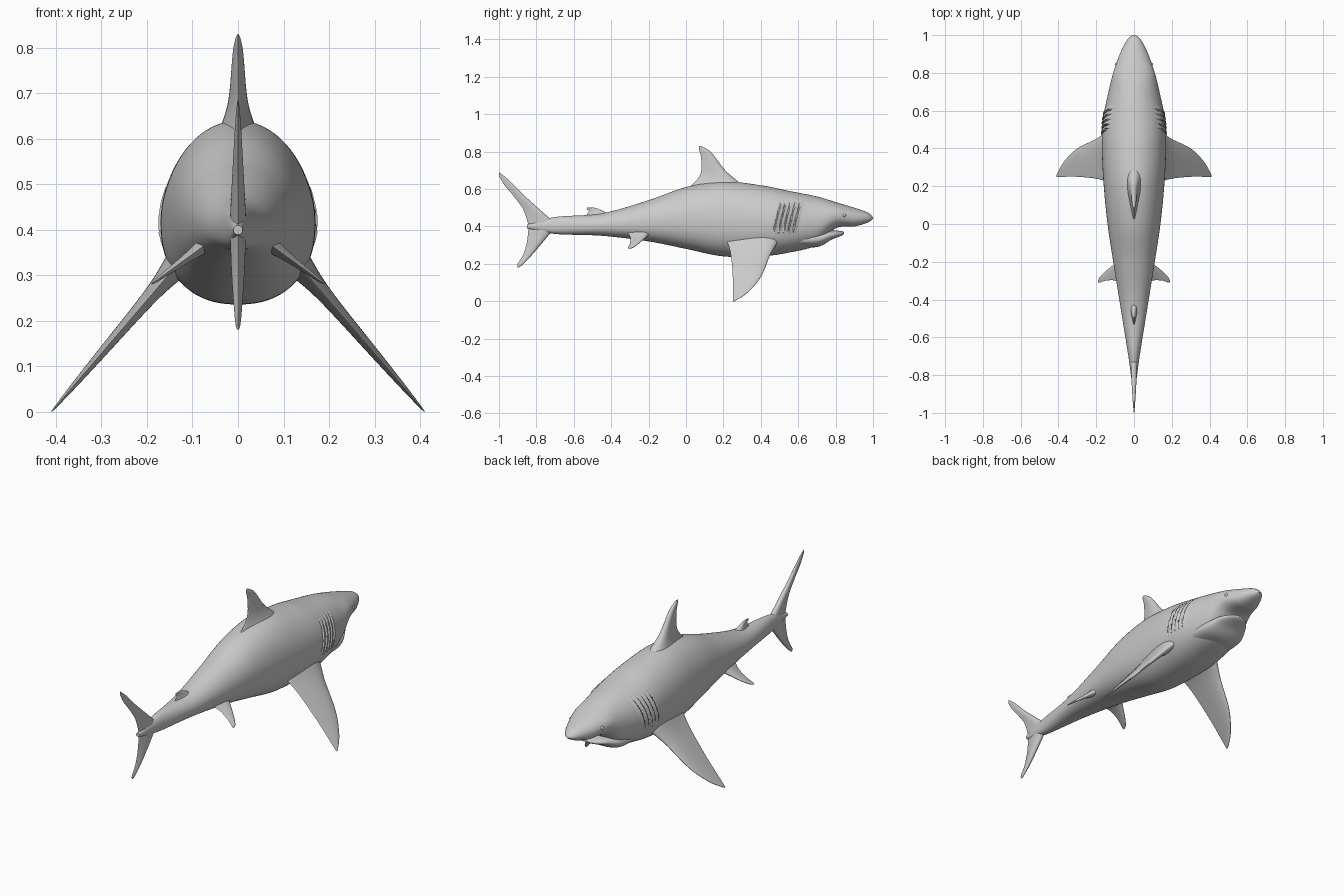
import bpy, math
from mathutils import Vector

cube = bpy.data.objects.get("Cube")
if cube:
    bpy.data.objects.remove(cube)

grey = bpy.data.materials.new("plain grey")
grey.use_nodes = True
grey.diffuse_color = (.6, .6, .6, 1)
shader = grey.node_tree.nodes["Principled BSDF"]
shader.inputs["Base Color"].default_value = grey.diffuse_color
shader.inputs["Roughness"].default_value = .6


def spline(rows, steps):
    """Smooth curve through rows of numbers, with several steps per span."""
    padded = [rows[0], *rows, rows[-1]]
    curve = []
    for before, start, end, after in zip(padded, padded[1:], padded[2:], padded[3:]):
        for step in range(steps):
            t = step / steps
            row = []
            for a, b, c, d in zip(before, start, end, after):
                leave, arrive = (c - a) / 2, (d - b) / 2
                ease = t * t * (3 - 2 * t)
                row.append(b + (c - b) * ease + leave * t * (1 - t) ** 2 - arrive * t * t * (1 - t))
            curve.append(row)
    return curve + [list(rows[-1])]


def finish(obj):
    """Give the part its material, outward faces and smooth shading."""
    obj.data.materials.append(grey)
    bpy.ops.object.select_all(action="DESELECT")
    obj.select_set(True)
    bpy.context.view_layer.objects.active = obj
    bpy.ops.object.mode_set(mode="EDIT")
    bpy.ops.mesh.select_all(action="SELECT")
    bpy.ops.mesh.normals_make_consistent(inside=False)
    bpy.ops.object.mode_set(mode="OBJECT")
    bpy.ops.object.shade_smooth_by_angle(angle=math.radians(50))


def loft(name, rings):
    """Skin closed rings of points and cap both ends."""
    size = len(rings[0])
    verts = [point for ring in rings for point in ring]
    faces = []
    for base in range(0, len(verts) - size, size):
        for j in range(size):
            following = (j + 1) % size
            faces.append((base + j, base + following, base + size + following, base + size + j))
    faces += [range(size), range(len(verts) - size, len(verts))]
    mesh = bpy.data.meshes.new(name)
    mesh.from_pydata(verts, [], faces)
    obj = bpy.data.objects.new(name, mesh)
    bpy.context.collection.objects.link(obj)
    finish(obj)
    return obj


def gill(y, z):
    """Outward offset of the five overlapping, slanted gill flaps."""
    place = (y - z / 4 - .37) / .026
    if not 0 < place < 5:
        return 0
    fade = max(0, min(1, (z - .36) / .03, (.54 - z) / .03))
    across = place % 1
    return fade * (-.006 if across < .2 else .007 * (1 - across))


def section(row, gills=False, sides=72):
    """Rounded cross-section, fuller below than above."""
    y, bottom, top, width = row
    middle = bottom + .47 * (top - bottom)
    ring = []
    for j in range(sides):
        angle = math.tau * j / sides
        across, up = math.cos(angle), math.sin(angle)
        power = 1 if up > 0 else .85
        reach = top - middle if up > 0 else middle - bottom
        z = middle + math.copysign(abs(up) ** power, up) * reach
        x = abs(across) ** power * width
        if gills:
            x += gill(y, z)
        ring.append((math.copysign(x, across), y, z))
    return ring


# Body and snout: y, bottom, top, half width
body = [(-.85, .39, .41, .01), (-.7, .36, .45, .03), (-.45, .35, .47, .07),
        (-.2, .32, .54, .11), (0, .28, .61, .14), (.2, .24, .64, .16),
        (.4, .24, .62, .17), (.55, .26, .59, .165), (.7, .3, .56, .135),
        (.8, .39, .53, .11), (.9, .4, .5, .075), (.97, .42, .475, .04), (1, .44, .45, .01)]
loft("body", [section(row, gills=True) for row in spline(body, 48)])

# Lower jaw hanging just below the snout
jaw = [(.55, .29, .38, .13), (.7, .29, .38, .12), (.78, .33, .38, .09),
       (.83, .35, .375, .05), (.845, .36, .37, .01)]
loft("lower_jaw", [section(row) for row in spline(jaw, 8)])


def fin(name, edges, normal, thickness, flare, sides=32):
    """Rounded blade between a leading and a trailing edge, flared at the root."""
    normal = Vector(normal).normalized()
    rows = spline([(*lead, *trail) for lead, trail in edges], 8)
    rings = []
    for i, row in enumerate(rows):
        lead, trail = Vector(row[:3]), Vector(row[3:])
        inward = 1 - i / (len(rows) - 1)
        half = thickness * inward + flare * inward ** 6 + .001
        ring = []
        for j in range(sides):
            angle = math.tau * j / sides
            along = (1 - math.cos(angle)) / 2
            ring.append(lead.lerp(trail, along) + normal * half * math.sin(angle) * (1.3 - along))
        rings.append(ring)
    return loft(name, rings)


def upright_fin(name, rows, thickness, flare):
    """Centre-line fin: leading y and z, trailing y and z, root to tip."""
    edges = [((0, y, z), (0, back, back_z)) for y, z, back, back_z in rows]
    fin(name, edges, (1, 0, 0), thickness, flare)


def paired_fins(name, rows, height, slope, thickness, flare):
    """Mirrored fins in a sloping plane: x, leading y, trailing y, root to tip."""
    edges = [((x, lead, height - slope * x), (x, trail, height - slope * x))
             for x, lead, trail in rows]
    obj = fin(name, edges, (slope, 0, 1), thickness, flare)
    obj.modifiers.new("mirror", "MIRROR")


upright_fin("dorsal_fin", [(.36, .58, -.06, .55), (.28, .64, .04, .63), (.21, .7, .08, .69),
                           (.14, .79, .08, .77), (.1, .82, .07, .81), (.08, .83, .07, .83)],
            thickness=.03, flare=.05)
upright_fin("second_dorsal_fin", [(-.4, .46, -.55, .44), (-.46, .49, -.52, .48),
                                  (-.49, .5, -.53, .49), (-.51, .5, -.53, .5)],
            thickness=.01, flare=.02)
upright_fin("upper_tail_fin", [(-.68, .4, -.84, .4), (-.77, .48, -.87, .49), (-.87, .57, -.92, .56),
                               (-.95, .65, -.97, .62), (-1, .69, -1, .67)],
            thickness=.02, flare=0)
upright_fin("lower_tail_fin", [(-.68, .42, -.84, .42), (-.77, .31, -.85, .32), (-.83, .24, -.87, .25),
                               (-.88, .19, -.9, .2), (-.9, .18, -.9, .19)],
            thickness=.02, flare=0)
paired_fins("pectoral_fins", [(.08, .52, .18), (.14, .49, .22), (.2, .45, .24),
                              (.3, .4, .25), (.37, .33, .25), (.41, .26, .25)],
            height=.48, slope=1.17, thickness=.025, flare=.04)
paired_fins("pelvic_fins", [(.05, -.17, -.33), (.1, -.21, -.3), (.15, -.25, -.3),
                            (.18, -.28, -.31), (.19, -.3, -.31)],
            height=.42, slope=.73, thickness=.012, flare=.02)

# Small eyes set in the sides of the snout
for name, side in (("left_eye", 1), ("right_eye", -1)):
    bpy.ops.mesh.primitive_uv_sphere_add(segments=24, ring_count=12, radius=.01,
                                         location=(side * .09, .845, .46))
    bpy.context.object.name = name
    finish(bpy.context.object)
